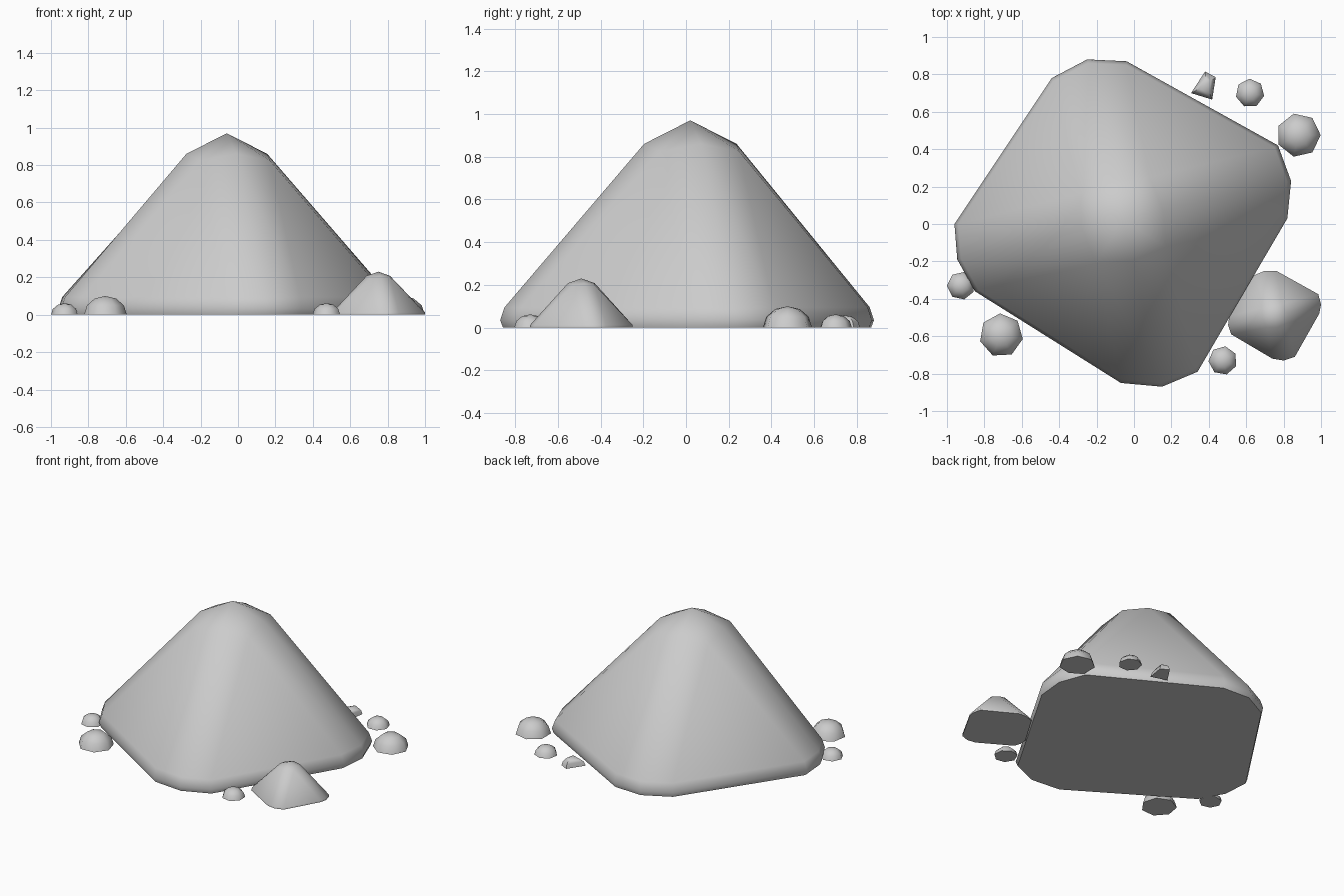
import bpy
from math import cos, sin, pi, radians
from mathutils import Vector
import bmesh

if "Cube" in bpy.data.objects:
    bpy.data.objects.remove(bpy.data.objects["Cube"])


def finish(name, verts, faces, angle=50):
    mesh = bpy.data.meshes.new(name)
    mesh.from_pydata(verts, [], faces)
    bm = bmesh.new()
    bm.from_mesh(mesh)
    bmesh.ops.recalc_face_normals(bm, faces=bm.faces)
    bm.to_mesh(mesh)
    bm.free()
    ob = bpy.data.objects.new(name, mesh)
    bpy.context.collection.objects.link(ob)
    bpy.ops.object.select_all(action='DESELECT')
    ob.select_set(True)
    bpy.context.view_layer.objects.active = ob
    bpy.ops.object.shade_smooth_by_angle(angle=radians(angle))
    return ob


def pyramid(name, outline, apex, levels, mid, tip):
    """Four-sided pyramid with rounded corners (3 outline points per corner).
    levels: (z, scale) rings; mid / tip: (radius, z) of the ring under the apex."""
    c = Vector(apex[:2])
    pts = [Vector(p) - c for p in outline]
    verts = [(*(c + p * s), z) for z, s in levels for p in pts]
    faces = [tuple(range(12))]
    for l in range(len(levels) - 1):
        a = l * 12
        for i in range(12):
            j = (i + 1) % 12
            faces.append((a + i, a + j, a + 12 + j, a + 12 + i))
    a = len(verts) - 12
    t = len(verts)
    dirs = [pts[3 * k + 1].normalized() for k in range(4)]
    for k in range(4):
        d = (dirs[k] + dirs[k - 1]).normalized()
        verts.append((*(c + d * tip[0]), tip[1]))
        verts.append((*(c + dirs[k] * mid[0]), mid[1]))
    top = len(verts)
    verts.append(apex)
    for k in range(4):
        s0, m, s1, nxt = a + 3 * k, a + 3 * k + 1, a + 3 * k + 2, a + (3 * k + 3) % 12
        T, M, T2 = t + 2 * k, t + 2 * k + 1, t + (2 * k + 2) % 8
        faces += [(s0, m, M, T), (m, s1, T2, M), (s1, nxt, T2),
                  (T, M, top), (M, T2, top)]
    return finish(name, verts, faces)


def dome(name, outline, centre, height):
    """Low half dome over any outline, closed underneath."""
    c = Vector(centre)
    n = len(outline)
    verts = []
    for e in (0, pi / 6, pi / 3):
        for p in outline:
            verts.append((*(c + (Vector(p) - c) * cos(e)), height * sin(e)))
    verts.append((*c, height))
    faces = [tuple(range(n))]
    for i in range(n):
        j = (i + 1) % n
        for a in (0, n):
            faces.append((a + i, a + j, a + n + j, a + n + i))
        faces.append((2 * n + i, 2 * n + j, 3 * n))
    return finish(name, verts, faces)


# large pile
pyramid("main_pile",
        [(-.44, .78), (-.25, .88), (-.04, .87), (.77, .42), (.84, .23), (.82, .03),
         (.34, -.79), (.15, -.87), (-.07, -.85), (-.85, -.36), (-.945, -.19), (-.96, 0)],
        (-.06, .02, .97), [(0, .985), (.035, 1), (.095, .977)], (.222, .86), (.27, .825))

# small pile beside it
pyramid("small_pile",
        [(.64, -.275), (.70, -.25), (.76, -.25), (.985, -.375), (1.0, -.43), (.99, -.48),
         (.86, -.71), (.80, -.73), (.74, -.72), (.52, -.59), (.503, -.54), (.51, -.49)],
        (.75, -.49, .23), [(0, 1), (.012, 1)], (.064, .208), (.076, .198))

# scattered seven-sided lumps
for i, (x, y, r, h, rot) in enumerate([
        (-.71, -.595, .117, .10, 93), (.88, .475, .118, .10, 0),
        (-.925, -.33, .075, .062, 180), (.475, -.73, .077, .062, 80),
        (.62, .70, .077, .062, 92)]):
    ring = [(x + r * cos(radians(rot) + k * 2 * pi / 7),
             y + r * sin(radians(rot) + k * 2 * pi / 7)) for k in range(7)]
    dome(f"lump_{i + 1}", ring, (x, y), h)

# broken fragment at the back
dome("fragment", [(.305, .70), (.38, .815), (.437, .785), (.418, .665)], (.387, .745), .058)
